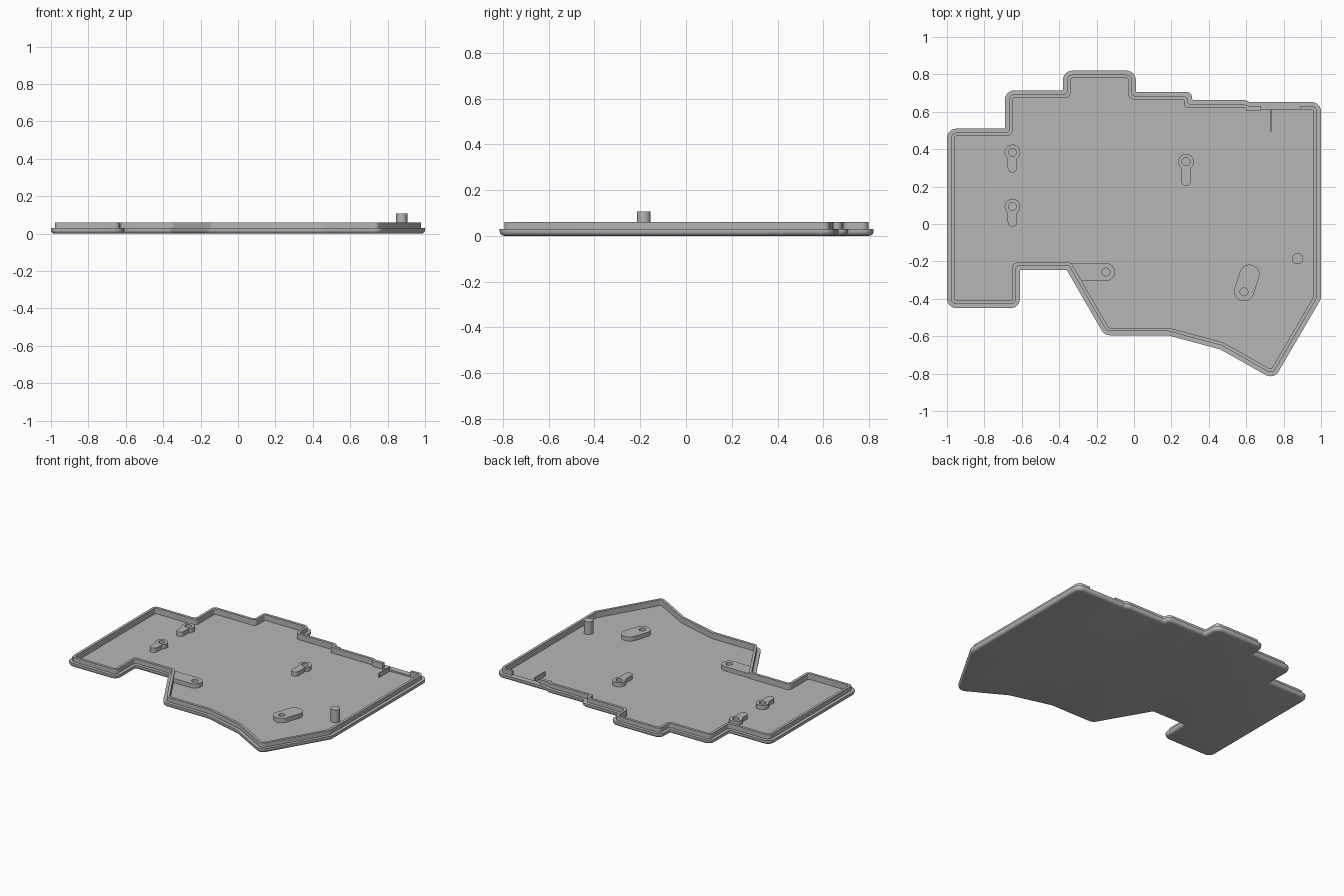
import bpy, bmesh, math
from mathutils import Vector

cube = bpy.data.objects.get("Cube")
if cube:
    bpy.data.objects.remove(cube, do_unlink=True)

grey = bpy.data.materials.new("light grey plastic")
grey.use_nodes = True
colour = (0.47, 0.47, 0.47, 1)
grey.diffuse_color = colour
grey.node_tree.nodes["Principled BSDF"].inputs["Base Color"].default_value = colour

FLOOR, LEDGE, RIM, BOSS = 0.02, 0.03, 0.06, 0.05

# Sharp corners of the tray, counter-clockwise
CORNERS = [(-1, -.45), (-.61, -.45), (-.61, -.245), (-.36, -.245), (-.158, -.595),
           (.18, -.595), (.46, -.67), (.748, -.832), (1, -.40), (1, .652),
           (.62, .652), (.59, .664), (.31, .664), (.31, .706), (.01, .706),
           (.01, .82), (-.38, .82), (-.38, .715), (-.69, .715), (-.69, .51), (-1, .51)]


def rounded_outline(inset, steps=6):
    """Outline moved inwards, with every corner filleted by the same point count."""
    pts = [Vector(p) for p in CORNERS]
    n = len(pts)
    moved = []
    for i, p in enumerate(pts):
        a = (p - pts[i - 1]).normalized()
        b = (pts[(i + 1) % n] - p).normalized()
        na, nb = Vector((-a.y, a.x)), Vector((-b.y, b.x))
        moved.append(p + (na + nb) * inset / (1 + na.dot(nb)))
    ring = []
    for i, p in enumerate(moved):
        a, b = moved[i - 1] - p, moved[(i + 1) % n] - p
        convex = a.x * b.y - a.y * b.x < 0
        radius = max(.05 - inset, .012) if convex else .008 + inset * .5
        share = .7 if convex else .25
        half = a.angle(b) / 2
        reach = min(radius / math.tan(half), share * min(a.length, b.length))
        radius = reach * math.tan(half)
        centre = p + (a.normalized() + b.normalized()).normalized() * radius / math.sin(half)
        start = p + a.normalized() * reach - centre
        end = p + b.normalized() * reach - centre
        sweep = math.atan2(start.x * end.y - start.y * end.x, start.dot(end))
        for k in range(steps + 1):
            t = sweep * k / steps
            c, s = math.cos(t), math.sin(t)
            ring.append(centre + Vector((start.x * c - start.y * s, start.x * s + start.y * c)))
    return ring


def loft(name, rings):
    """Closed solid through a list of (outline, height) rings."""
    bm = bmesh.new()
    loops = [[bm.verts.new((p[0], p[1], z)) for p in ring] for ring, z in rings]
    for lo, hi in zip(loops, loops[1:]):
        for i in range(len(lo)):
            j = (i + 1) % len(lo)
            bm.faces.new((lo[i], lo[j], hi[j], hi[i]))
    bm.faces.new(loops[0][::-1])
    bm.faces.new(loops[-1])
    bmesh.ops.recalc_face_normals(bm, faces=bm.faces)
    mesh = bpy.data.meshes.new(name)
    bm.to_mesh(mesh)
    bm.free()
    mesh.materials.append(grey)
    ob = bpy.data.objects.new(name, mesh)
    bpy.context.collection.objects.link(ob)
    return ob


def prism(name, ring, low, high):
    return loft(name, [(ring, low), (ring, high)])


def arc(x, y, r, start, end, steps=16):
    angles = [math.radians(start + (end - start) * k / steps) for k in range(steps + 1)]
    return [(x + r * math.cos(t), y + r * math.sin(t)) for t in angles]


def box(name, x0, x1, y0, y1, z0, z1):
    return prism(name, [(x0, y0), (x1, y0), (x1, y1), (x0, y1)], z0, z1)


def select(ob):
    bpy.ops.object.select_all(action='DESELECT')
    ob.select_set(True)
    bpy.context.view_layer.objects.active = ob


def cut(ob, cutter):
    cutter.hide_render = True
    mod = ob.modifiers.new("cut", 'BOOLEAN')
    mod.operation, mod.solver, mod.object = 'DIFFERENCE', 'EXACT', cutter
    select(ob)
    bpy.ops.object.modifier_apply(modifier=mod.name)
    bpy.data.objects.remove(cutter, do_unlink=True)


def smooth(ob):
    select(ob)
    bpy.ops.object.shade_smooth_by_angle(angle=math.radians(30))


def boss(name, ring, x, y, r=.021):
    """Raised pad with a blind screw hole."""
    ob = prism(name, ring, FLOOR - .005, BOSS)
    cut(ob, prism("hole_cutter", arc(x, y, r, 0, 345, 23), FLOOR + .001, RIM))
    smooth(ob)


# Tray: rounded underside, outer ledge, thin rim wall and floor
fillet = .02
profile = [(fillet * (1 - math.sin(t)), fillet * (1 - math.cos(t)))
           for t in (math.radians(a) for a in range(0, 91, 18))]
profile += [(0, LEDGE), (.022, LEDGE), (.022, RIM), (.04, RIM), (.04, FLOOR)]
tray = loft("tray", [(rounded_outline(d), z) for d, z in profile])
cut(tray, box("port_cutter", .68, .89, .56, .72, LEDGE, .1))
smooth(tray)

# Keyhole-shaped pads
for name, x, y, tail in (("left_back_pad", -.65, .383, .30),
                         ("left_front_pad", -.65, .093, .01),
                         ("middle_pad", .278, .333, .23)):
    big, small = .042, .025
    dip = math.degrees(math.acos(small / big))
    boss(name, arc(x, y, big, -dip, 180 + dip) + arc(x, tail, small, 180, 360), x, y)

# Tab joined to the slanted wall
boss("wall_tab", arc(-.15, -.257, .048, -90, 90) + [(-.355, -.209), (-.3, -.305)], -.15, -.257)

# Slanted oval pad
lean = math.degrees(math.atan2(.09, .03)) - 90
boss("oval_pad", arc(.618, -.27, .053, lean, lean + 180)
     + arc(.588, -.36, .053, lean + 180, lean + 360), .588, -.363)

# Tall pin
smooth(prism("pin", arc(.875, -.185, .03, 0, 348.75, 31), FLOOR - .005, .107))

# Port surround
box("port_wall_block", .60, .68, .608, .63, FLOOR - .005, RIM)
box("port_rib", .727, .734, .495, .612, FLOOR - .005, BOSS)
